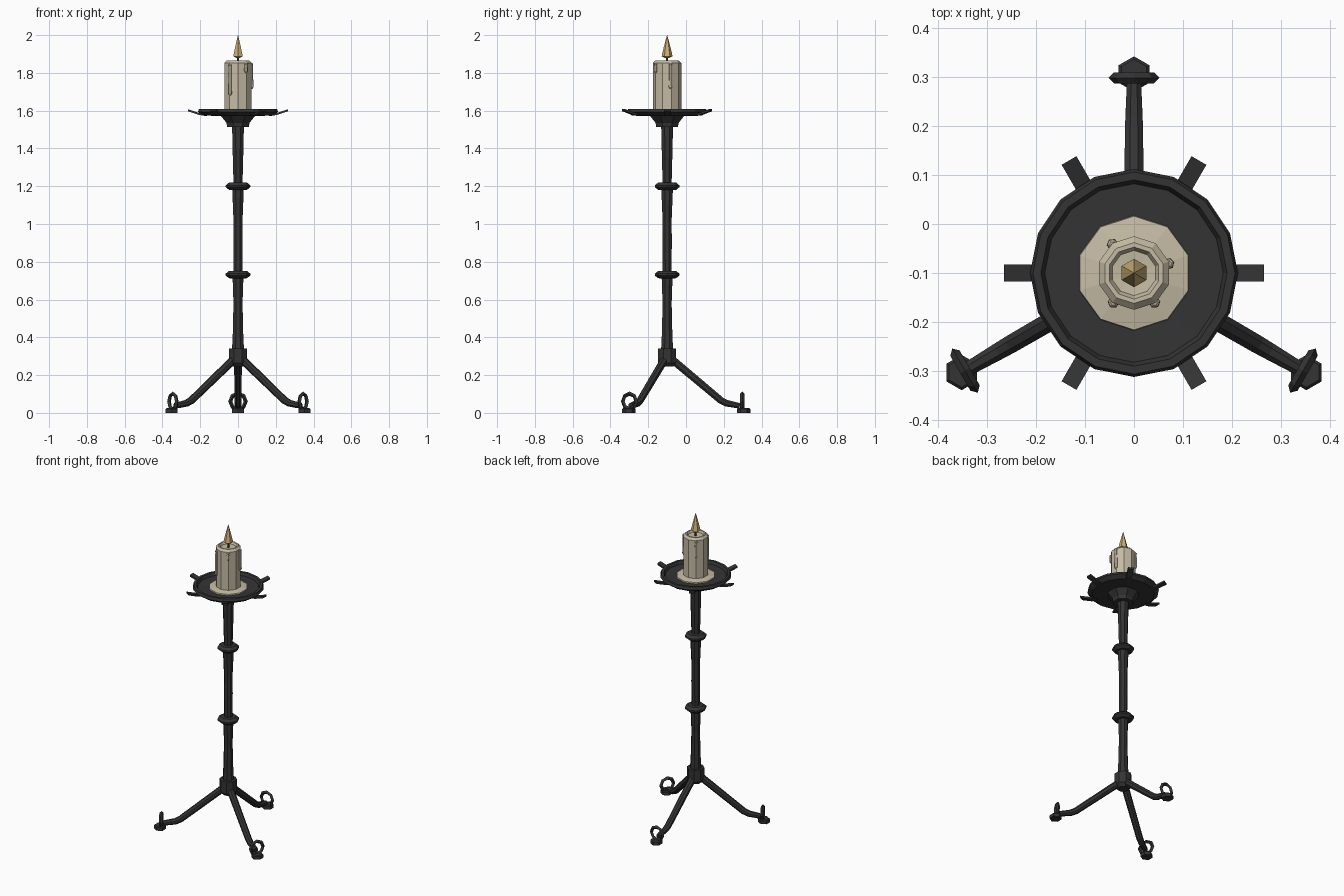
import bpy, bmesh, math
from mathutils import Vector, Matrix

if "Cube" in bpy.data.objects:
    bpy.data.objects.remove(bpy.data.objects["Cube"])

CY = -0.1  # the stand's axis sits slightly towards the front


def material(name, rgb):
    m = bpy.data.materials.new(name)
    m.diffuse_color = (*rgb, 1)
    m.use_nodes = True
    m.node_tree.nodes["Principled BSDF"].inputs["Base Color"].default_value = m.diffuse_color
    return m


IRON = material("dark_iron", (0.034, 0.034, 0.035))
WAX = material("cream_wax", (0.56, 0.50, 0.37))
FLAME = material("gold_flame", (0.60, 0.43, 0.18))
WICK = material("brown_wick", (0.10, 0.06, 0.03))


def finish(name, bm, mat):
    bmesh.ops.recalc_face_normals(bm, faces=bm.faces)
    me = bpy.data.meshes.new(name)
    bm.to_mesh(me)
    bm.free()
    me.materials.append(mat)
    ob = bpy.data.objects.new(name, me)
    bpy.context.collection.objects.link(ob)
    return ob


def skin(bm, rings):
    """Join rings of equal vertex count and cap both ends."""
    vs = [[bm.verts.new(p) for p in r] for r in rings]
    n = len(vs[0])
    for a, b in zip(vs, vs[1:]):
        for i in range(n):
            j = (i + 1) % n
            bm.faces.new((a[i], a[j], b[j], b[i]))
    bm.faces.new(vs[0])
    bm.faces.new(vs[-1])


def lathe(name, profile, sides, mat, turn=0.0, at=(0, CY)):
    """Revolve (radius, height) points around a vertical axis."""
    bm = bmesh.new()
    rings = []
    for r, z in profile:
        rings.append([(at[0] + r * math.cos(turn + math.tau * i / sides),
                       at[1] + r * math.sin(turn + math.tau * i / sides), z)
                      for i in range(sides)])
    skin(bm, rings)
    return finish(name, bm, mat)


def polar(angle, r, z=0.0):
    return Vector((r * math.cos(angle), CY + r * math.sin(angle), z))


UP = math.pi / 2

# stem, with collars and hub
lathe("stem", [(0.036, 0.30), (0.030, 0.42), (0.026, 0.58), (0.031, 0.715), (0.025, 0.75),
               (0.027, 0.90), (0.026, 1.02), (0.033, 1.18), (0.026, 1.22),
               (0.030, 1.36), (0.034, 1.52)], 8, IRON, math.pi / 8)
for label, z in (("lower", 0.732), ("upper", 1.20)):
    lathe(label + "_collar", [(0.028, z - 0.02), (0.048, z - 0.019), (0.065, z - 0.005),
                              (0.065, z + 0.005), (0.048, z + 0.019), (0.028, z + 0.02)],
          8, IRON)
lathe("leg_hub", [(0.034, 0.245), (0.052, 0.265), (0.052, 0.342)], 8, IRON, math.pi / 8)

# cup and drip plate
lathe("plate_cup", [(0.062, 1.513), (0.066, 1.535), (0.10, 1.575)], 8, IRON, math.pi / 8)
lathe("drip_plate", [(0.09, 1.572), (0.185, 1.574), (0.212, 1.594), (0.206, 1.61),
                     (0.190, 1.61), (0.182, 1.592), (0.05, 1.59)], 16, IRON)

# six upturned prongs around the plate
for k in range(6):
    a = k * math.pi / 3
    side = Vector((-math.sin(a), math.cos(a), 0)) * 0.0175
    bm = bmesh.new()
    rings = []
    for r, z in ((0.165, 1.571), (0.205, 1.577), (0.265, 1.597)):
        p, t = polar(a, r, z), Vector((0, 0, 0.011))
        rings.append([p - side, p + side, p + side + t, p - side + t])
    skin(bm, rings)
    finish(f"plate_prong_{k + 1}", bm, IRON)

# three legs, each with a foot pad and an upright ring
for k in range(3):
    a = UP + k * math.tau / 3
    out = Vector((math.cos(a), math.sin(a), 0))
    side = Vector((-math.sin(a), math.cos(a), 0))
    bm = bmesh.new()
    rings = []
    for r, z, w, tilt in ((0.02, 0.288, 0.021, 0.70), (0.285, 0.066, 0.019, 0.70),
                          (0.315, 0.051, 0.018, 0.35), (0.385, 0.037, 0.015, 0.2)):
        up = Vector((0, 0, math.cos(tilt))) + out * math.sin(tilt)
        c = polar(a, r, z)
        rings.append([c + (side * math.cos(q) + up * math.sin(q)) * w * 1.06
                      for q in (math.pi / 8 + i * math.pi / 4 for i in range(8))])
    skin(bm, rings)
    finish(f"leg_{k + 1}", bm, IRON)

    c = polar(a, 0.406)
    lathe(f"foot_pad_{k + 1}", [(0.036, 0), (0.036, 0.02), (0.030, 0.026)], 6, IRON,
          a, (c.x, c.y))

    bm = bmesh.new()
    loops = []
    for i in range(8):
        q = i * math.pi / 4
        d = side * math.cos(q) + Vector((0, 0, math.sin(q)))
        c = polar(a, 0.398, 0.061)
        loops.append([bm.verts.new(c + d * (0.041 + 0.011 * math.cos(h))
                                   + out * 0.011 * math.sin(h))
                      for h in (0, UP, math.pi, 3 * UP)])
    for i in range(8):
        for j in range(4):
            A, B = loops[i], loops[(i + 1) % 8]
            bm.faces.new((A[j], A[(j + 1) % 4], B[(j + 1) % 4], B[j]))
    finish(f"foot_ring_{k + 1}", bm, IRON)

# candle: wax pool, body with a hollow top, wick and flame
lathe("wax_pool", [(0.118, 1.588), (0.116, 1.598), (0.07, 1.606)], 10, WAX, UP)
lathe("candle", [(0.075, 1.60), (0.075, 1.853), (0.062, 1.866), (0.053, 1.866),
                 (0.046, 1.853), (0.008, 1.85)], 10, WAX, UP)
lathe("wick", [(0.006, 1.848), (0.006, 1.895)], 6, WICK, UP)
lathe("flame", [(0.008, 1.878), (0.029, 1.888), (0.018, 1.935), (0.0008, 2.0)], 6, FLAME, UP)

# wax drips down the candle side
for i, (deg, low, high) in enumerate(((15, 1.715, 1.852), (127, 1.74, 1.848),
                                      (235, 1.68, 1.845), (305, 1.80, 1.852))):
    p = polar(math.radians(deg), 0.073)
    lathe(f"wax_drip_{i + 1}", [(0.006, low), (0.012, low + 0.01), (0.011, low + 0.03),
                                (0.009, high - 0.012), (0.011, high - 0.004), (0.006, high)],
          6, WAX, math.radians(deg), (p.x, p.y))
